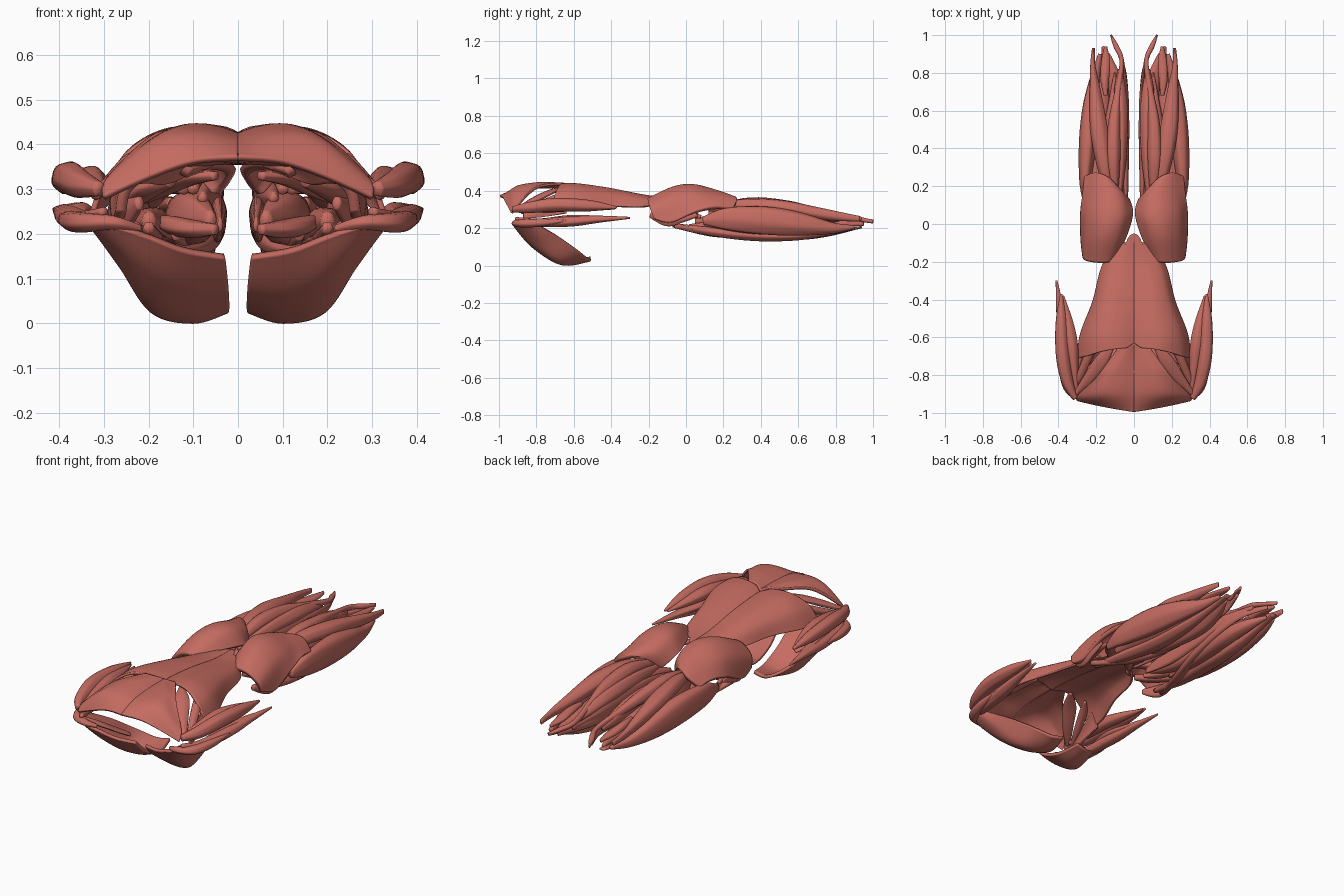
import bpy, bmesh, math
from mathutils import Vector

mat = bpy.data.materials.new("muscle_red")
mat.diffuse_color = (0.56, 0.15, 0.12, 1)


def spline(pts, t):
    """Catmull-Rom value at t in 0..1 for points of any dimension."""
    n = len(pts) - 1
    i = min(int(t * n), n - 1)
    u = t * n - i
    a, b, c, d = (Vector(pts[max(0, min(n, k))]) for k in (i - 1, i, i + 1, i + 2))
    return 0.5 * (2 * b + (c - a) * u + (2 * a - 5 * b + 4 * c - d) * u * u
                  + (3 * b - a - 3 * c + d) * u ** 3)


def finish(name, bm, thickness=0):
    bmesh.ops.recalc_face_normals(bm, faces=bm.faces)
    me = bpy.data.meshes.new(name)
    bm.to_mesh(me)
    bm.free()
    for p in me.polygons:
        p.use_smooth = True
    ob = bpy.data.objects.new(name, me)
    bpy.context.collection.objects.link(ob)
    me.materials.append(mat)
    if thickness:
        s = ob.modifiers.new("thickness", 'SOLIDIFY')
        s.thickness = thickness
        s.offset = 0
    m = ob.modifiers.new("mirror", 'MIRROR')
    m.use_mirror_merge = False
    return ob


def muscle(name, *pts, seg=28, sides=24, fibre=0.035):
    """Spindle along a path; each point is x, y, z, half width, half height."""
    bm = bmesh.new()
    rings = []
    for i in range(seg + 1):
        t = i / seg
        p = spline(pts, t)
        q = (spline(pts, min(1, t + .01)) - spline(pts, max(0, t - .01)))
        tan = Vector(q[:3]).normalized()
        side = tan.cross(Vector((0, 0, 1))).normalized()
        up = side.cross(tan)
        w, h = max(p[3], .003), max(p[4], .003)
        ring = []
        for k in range(sides):
            a = 2 * math.pi * k / sides
            r = 1 + fibre * math.cos(6 * a + 3 * t)
            ring.append(bm.verts.new(Vector(p[:3]) + side * (w * r * math.cos(a))
                                     + up * (h * r * math.sin(a))))
        rings.append(ring)
    for A, B in zip(rings, rings[1:]):
        for k in range(sides):
            j = (k + 1) % sides
            bm.faces.new((A[k], A[j], B[j], B[k]))
    bm.faces.new(rings[0])
    bm.faces.new(rings[-1])
    return finish(name, bm)


def sheet(name, rows, thickness=.012, nu=32, nv=32):
    """Broad flat muscle: smooth surface through rows of points."""
    bm = bmesh.new()
    grid = []
    for i in range(nu + 1):
        line = [spline([r[c] for r in rows], i / nu) for c in range(len(rows[0]))]
        grid.append([bm.verts.new(spline(line, j / nv)) for j in range(nv + 1)])
    for A, B in zip(grid, grid[1:]):
        for j in range(nv):
            bm.faces.new((A[j], A[j + 1], B[j + 1], B[j]))
    return finish(name, bm, thickness)


# Back
sheet("broad_back_muscle", [
    [(0, -.05, .36), (.02, -.06, .36), (.035, -.09, .36), (.05, -.1, .36), (.06, -.12, .355)],
    [(0, -.2, .365), (.05, -.2, .37), (.09, -.2, .365), (.13, -.2, .35), (.16, -.21, .315)],
    [(0, -.4, .395), (.06, -.4, .405), (.12, -.4, .405), (.18, -.4, .375), (.215, -.41, .315)],
    [(0, -.57, .41), (.08, -.57, .43), (.16, -.58, .428), (.235, -.58, .385), (.28, -.58, .305)],
    [(0, -.66, .41), (.08, -.66, .433), (.17, -.675, .425), (.25, -.7, .375), (.298, -.71, .295)]])
sheet("upper_back_muscle", [
    [(0, -.63, .42), (.02, -.645, .43), (.04, -.655, .435), (.09, -.66, .438)],
    [(0, -.78, .418), (.06, -.78, .435), (.12, -.785, .438), (.19, -.8, .415)],
    [(0, -.9, .405), (.1, -.9, .42), (.19, -.9, .4), (.29, -.9, .32)],
    [(0, -.993, .37), (.1, -.975, .36), (.2, -.955, .325), (.3, -.932, .28)]], .014)
sheet("armpit_band", [
    [(.255, -.64, .36), (.275, -.64, .33), (.29, -.64, .28)],
    [(.285, -.76, .32), (.3, -.76, .29), (.3, -.76, .26)],
    [(.315, -.87, .28), (.32, -.87, .265), (.325, -.87, .25)]])
muscle("shoulder_blade_muscle", (.11, -.64, .42, .01, .006), (.17, -.72, .395, .035, .012),
       (.235, -.81, .35, .03, .016), (.31, -.9, .3, .012, .012))
muscle("lower_shoulder_muscle", (.19, -.62, .39, .008, .008), (.235, -.69, .365, .022, .018),
       (.28, -.79, .32, .02, .018), (.32, -.88, .285, .01, .01))

# Chest
sheet("chest_muscle", [
    [(.03, -.83, .15), (.12, -.87, .165), (.2, -.9, .195), (.28, -.915, .22), (.36, -.87, .235)],
    [(.022, -.75, .075), (.12, -.78, .075), (.2, -.83, .115), (.275, -.87, .18), (.345, -.86, .235)],
    [(.025, -.63, .03), (.1, -.65, .008), (.19, -.69, .03), (.26, -.77, .13), (.335, -.84, .235)],
    [(.05, -.51, .04), (.12, -.52, .03), (.205, -.58, .08), (.265, -.7, .165), (.325, -.83, .24)]], .016)
muscle("inner_chest_muscle", (.16, -.7, .11, .02, .008), (.21, -.77, .155, .035, .01),
       (.25, -.84, .2, .025, .012), (.3, -.9, .24, .008, .008))
muscle("front_shoulder_muscle", (.22, -.89, .21, .01, .01), (.28, -.912, .225, .02, .016),
       (.345, -.87, .225, .026, .022), (.38, -.76, .23, .02, .02), (.395, -.64, .24, .005, .005))

# Arms
muscle("outer_rear_arm_muscle", (.31, -.925, .3, .014, .016), (.35, -.84, .31, .03, .03),
       (.377, -.7, .325, .036, .036), (.385, -.52, .32, .03, .03), (.385, -.37, .31, .006, .006))
muscle("inner_rear_arm_muscle", (.305, -.88, .3, .01, .012), (.318, -.76, .31, .024, .028),
       (.33, -.64, .32, .033, .032), (.35, -.52, .315, .028, .024), (.375, -.38, .305, .005, .005))
muscle("front_arm_muscle", (.3, -.91, .25, .01, .01), (.345, -.8, .23, .026, .022),
       (.37, -.62, .235, .034, .027), (.39, -.46, .248, .022, .018), (.41, -.3, .255, .005, .005))
muscle("deep_front_arm_muscle", (.345, -.74, .25, .006, .006), (.35, -.62, .255, .024, .015),
       (.375, -.5, .255, .02, .013), (.4, -.36, .255, .005, .005))

# Hips
sheet("large_hip_muscle", [
    [(.11, -.19, .335), (.15, -.2, .35), (.2, -.2, .34), (.25, -.19, .3), (.262, -.17, .25)],
    [(.05, -.07, .35), (.1, -.07, .4), (.17, -.07, .405), (.245, -.07, .345), (.272, -.08, .23)],
    [(.015, .05, .34), (.07, .04, .41), (.15, .04, .42), (.23, .05, .37), (.275, .05, .285)],
    [(.03, .12, .31), (.07, .15, .375), (.13, .17, .39), (.2, .17, .365), (.265, .16, .31)],
    [(.05, .14, .29), (.1, .2, .345), (.15, .25, .36), (.2, .27, .345), (.255, .25, .3)]], .024)
muscle("side_hip_muscle", (.22, -.19, .27, .01, .015), (.25, -.1, .245, .016, .035),
       (.262, -.02, .25, .013, .02), (.265, .06, .27, .006, .01))
muscle("deep_hip_muscle", (.05, -.12, .33, .01, .01), (.11, -.05, .325, .03, .018),
       (.17, .01, .3, .025, .018), (.23, .06, .27, .008, .01))
muscle("small_hip_muscle", (.15, -.17, .32, .015, .015), (.2, -.1, .3, .03, .02),
       (.235, 0, .275, .02, .018), (.25, .08, .26, .008, .01))
muscle("groin_muscle", (.05, .02, .21, .01, .012), (.1, .08, .21, .028, .02),
       (.15, .15, .22, .022, .02), (.18, .23, .23, .006, .01))

# Rear of thighs
muscle("outer_hamstring", (.12, .12, .3, .012, .012), (.155, .3, .322, .038, .034),
       (.185, .5, .315, .046, .036), (.205, .7, .28, .03, .032), (.218, .84, .26, .014, .022),
       (.215, .93, .25, .008, .014))
muscle("middle_hamstring", (.1, .12, .3, .012, .012), (.11, .33, .33, .036, .034),
       (.105, .53, .32, .032, .03), (.085, .7, .29, .018, .02), (.065, .86, .26, .012, .014),
       (.095, .94, .245, .014, .012), (.122, 1.0, .235, .005, .01))
muscle("inner_hamstring", (.08, .12, .28, .01, .012), (.07, .35, .29, .03, .04),
       (.07, .57, .285, .038, .042), (.075, .72, .265, .03, .034), (.075, .82, .25, .01, .014))
muscle("calf_head", (.15, .68, .27, .01, .012), (.155, .76, .265, .022, .018),
       (.15, .86, .255, .024, .014), (.15, .94, .25, .008, .01))

# Inner thighs
muscle("slim_inner_thigh_muscle", (.04, .05, .22, .006, .015), (.045, .25, .23, .016, .05),
       (.04, .5, .24, .015, .045), (.04, .7, .245, .01, .025), (.06, .88, .24, .005, .01))
muscle("large_inner_thigh_muscle", (.06, .05, .23, .012, .02), (.1, .22, .235, .05, .06),
       (.12, .45, .235, .045, .05), (.11, .65, .23, .025, .03), (.1, .8, .22, .006, .01))

# Front of thighs
muscle("outer_thigh_muscle", (.25, .09, .24, .012, .02), (.258, .22, .25, .03, .06),
       (.245, .43, .24, .046, .075), (.23, .62, .22, .042, .06), (.205, .78, .2, .026, .03),
       (.18, .9, .205, .01, .01))
muscle("central_thigh_muscle", (.2, -.07, .215, .012, .012), (.19, .15, .18, .033, .025),
       (.17, .38, .16, .045, .03), (.165, .6, .162, .036, .027), (.16, .78, .18, .02, .015),
       (.155, .94, .205, .016, .006))
muscle("medial_thigh_muscle", (.14, .12, .2, .01, .015), (.11, .36, .185, .035, .04),
       (.09, .6, .182, .044, .045), (.1, .76, .19, .036, .034), (.135, .9, .2, .008, .01))
muscle("strap_thigh_muscle", (.235, -.06, .215, .012, .015), (.15, .16, .165, .025, .014),
       (.08, .38, .175, .022, .022), (.045, .6, .21, .013, .03), (.05, .8, .225, .01, .02),
       (.1, .95, .225, .006, .012))
muscle("deep_thigh_muscle", (.2, .1, .23, .015, .02), (.195, .32, .215, .05, .045),
       (.175, .58, .2, .05, .04), (.16, .86, .2, .01, .01))
